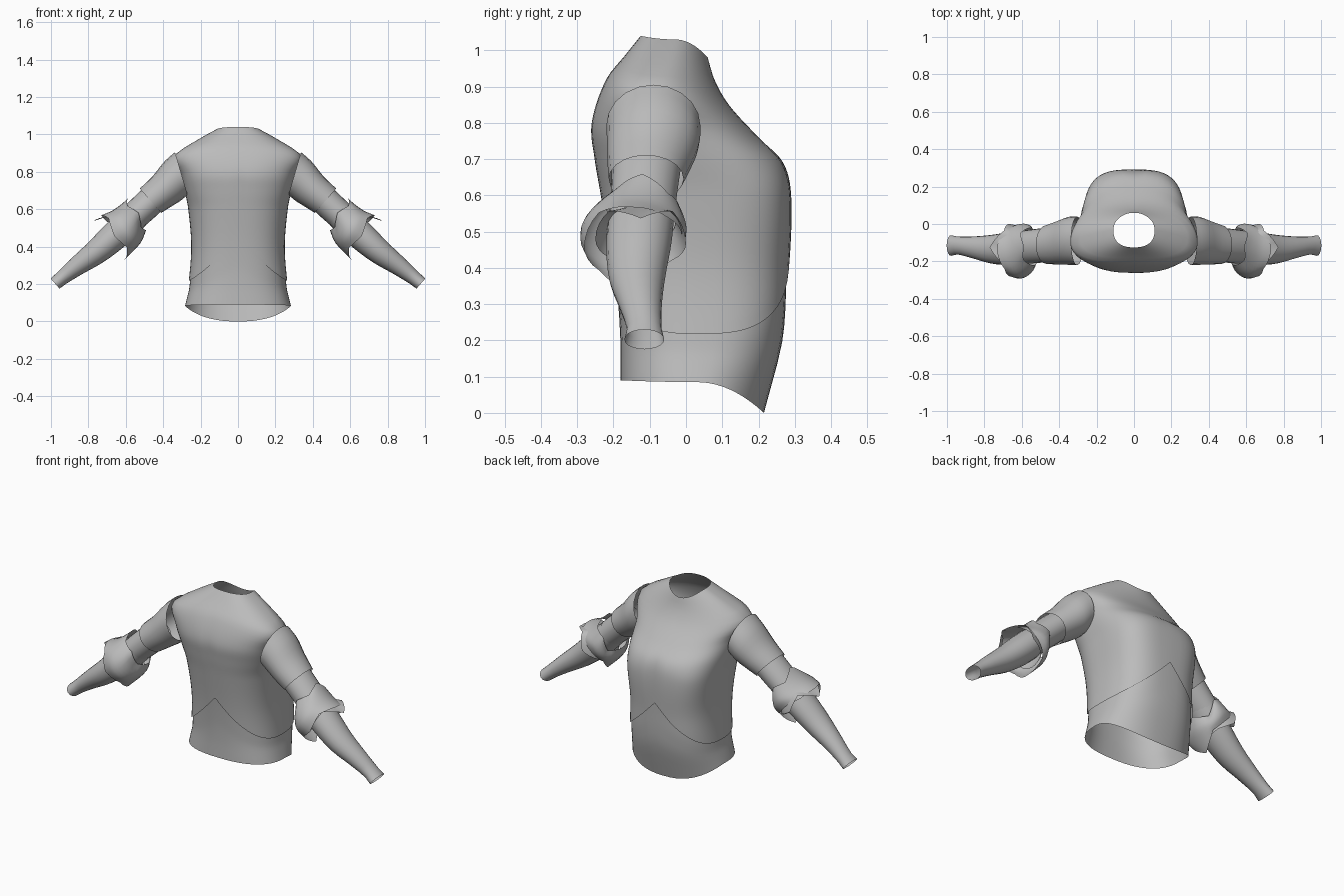
import bpy
import bmesh
from math import sin, cos, pi, radians
from mathutils import Vector

if "Cube" in bpy.data.objects:
    bpy.data.objects.remove(bpy.data.objects["Cube"])

grey = bpy.data.materials.new("plain_grey_cloth")
grey.use_nodes = True
grey.diffuse_color = (0.5, 0.5, 0.5, 1)
grey.node_tree.nodes["Principled BSDF"].inputs["Base Color"].default_value = (0.5, 0.5, 0.5, 1)


def loft(name, rows, cols, point):
    """Open tube whose vertices come from point(row fraction, angle)."""
    bm = bmesh.new()
    grid = [[bm.verts.new(point(r / (rows - 1), 2 * pi * c / cols)) for c in range(cols)]
            for r in range(rows)]
    for r in range(rows - 1):
        for c in range(cols):
            d = (c + 1) % cols
            bm.faces.new((grid[r][c], grid[r][d], grid[r + 1][d], grid[r + 1][c]))
    bmesh.ops.recalc_face_normals(bm, faces=bm.faces)
    mesh = bpy.data.meshes.new(name)
    bm.to_mesh(mesh)
    bm.free()
    mesh.materials.append(grey)
    obj = bpy.data.objects.new(name, mesh)
    bpy.context.collection.objects.link(obj)
    bpy.ops.object.select_all(action='DESELECT')
    obj.select_set(True)
    bpy.context.view_layer.objects.active = obj
    bpy.ops.object.shade_smooth_by_angle(angle=radians(50))
    return obj


def sample(table, v):
    """Smooth interpolation of table rows keyed on their first entry."""
    v = min(max(v, table[0][0]), table[-1][0])
    i = 0
    while i < len(table) - 2 and v > table[i + 1][0]:
        i += 1

    def slope(k, n):
        a, b = table[max(k - 1, 0)], table[min(k + 1, len(table) - 1)]
        return (b[n] - a[n]) / (b[0] - a[0])
    p, q = table[i], table[i + 1]
    h = q[0] - p[0]
    t = (v - p[0]) / h
    return [(2*t**3 - 3*t*t + 1) * p[n] + (t**3 - 2*t*t + t) * h * slope(i, n)
            + (3*t*t - 2*t**3) * q[n] + (t**3 - t*t) * h * slope(i + 1, n)
            for n in range(1, len(p))]


# Torso: level, front z, side z, back z, front y, side y, back y, half width, back fullness
TORSO = [
    (0.09, .09, .085, .00, -.18, .03, .215, .283, 2.4),
    (0.20, .20, .20, .20, -.185, .03, .27, .265, 2.7),
    (0.40, .40, .40, .40, -.205, .02, .285, .25, 2.9),
    (0.60, .60, .60, .60, -.235, .0, .29, .266, 3.2),
    (0.70, .70, .69, .69, -.252, -.04, .268, .283, 2.8),
    (0.80, .80, .79, .76, -.26, -.08, .20, .305, 2.3),
    (0.90, .92, .89, .85, -.22, -.09, .118, .335, 2.0),
    (0.96, .99, .975, .92, -.165, -.05, .078, .21, 2.0),
    (1.00, 1.04, 1.03, .98, -.125, -.03, .06, .11, 2.0),
]


def torso_point(v, a, grow=0):
    zf, zs, zb, yf, yc, yb, w, full = sample(TORSO, v)
    back = sin(a) > 0
    e = 2 / (full if back else 2.5)
    sx = abs(cos(a)) ** e * (1 if cos(a) > 0 else -1)
    sy = abs(sin(a)) ** e
    y = yc + ((yb if back else yf) - yc) * sy
    z = zs + ((zb if back else zf) - zs) * sy * sy
    return Vector((sx * (w + grow), y + grow * sy * (1 if back else -1), z))


def hem(a):
    """Lower edge of the jacket, rising to a point at centre front and back."""
    x = abs(torso_point(.3, a).x)
    return .215 + .235 * max(0, 1 - x / .26) ** 1.2


loft("torso_shell", 34, 56, lambda t, a: torso_point(hem(a) + (1 - hem(a)) * t, a))
loft("waist_band", 12, 56,
     lambda t, a: torso_point(.09 + (hem(a) + .03 - .09) * t, a, -.007 * min(1, t * 2)))

# Arm frame: distance along the arm, offset across it and depth
START = Vector((.32, 0, .78))
ALONG = Vector((.752, 0, -.66))
ACROSS = Vector((.66, 0, .752))

# Each row: distance, upper offset, lower offset, depth radius, depth centre
UPPER = [(-.02, .105, -.11, .13, -.09), (.04, .105, -.11, .128, -.09),
         (.12, .088, -.10, .117, -.10), (.20, .083, -.09, .103, -.11)]
UNDER = [(.16, .072, -.083, .095, -.11), (.24, .070, -.085, .092, -.115),
         (.32, .066, -.085, .09, -.12)]
FOREARM = [(.30, .065, -.085, .09, -.12), (.45, .060, -.095, .09, -.13),
           (.60, .048, -.085, .077, -.135), (.73, .043, -.058, .058, -.125),
           (.83, .037, -.04, .048, -.115), (.875, .036, -.036, .055, -.115)]
GUARD = [(0, .085, -.105, .10, -.12), (.3, .085, -.135, .13, -.135),
         (.65, .092, -.145, .147, -.145), (1, .112, -.148, .135, -.145)]
RUFFLE = [(0, .06, -.08, .09, -.12), (.6, .095, -.115, .115, -.125),
          (1, .115, -.125, .125, -.125)]


def arm_point(side, s, ring, a):
    up, low, depth, yc = ring
    off = (up + low) / 2 + (up - low) / 2 * cos(a)
    p = START + ALONG * s + ACROSS * off
    return Vector((side * p.x, yc - depth * sin(a), p.z))


def sleeve(name, side, table, rows, tilt=0):
    lo, hi = table[0][0], table[-1][0]

    def point(t, a):
        s = lo + (hi - lo) * t
        return arm_point(side, s - tilt * cos(a) * (1 - t), sample(table, s), a)
    loft(name, rows, 20, point)


def zigzag(a, points):
    """Linear interpolation of rim distances spread evenly around the arm."""
    f = a / (2 * pi) * len(points)
    i = int(f)
    p, q = points[i % len(points)], points[(i + 1) % len(points)]
    return p + (q - p) * (f - i)


def cuff(name, side, table, rows, start, end):
    def point(t, a):
        s0, s1 = zigzag(a, start), zigzag(a, end)
        return arm_point(side, s0 + (s1 - s0) * t, sample(table, t), a)
    loft(name, rows, 32, point)


# Rims run top, front, bottom, back
for label, side in (("left", 1), ("right", -1)):
    sleeve(label + "_upper_sleeve", side, UPPER, 9, .05)
    sleeve(label + "_under_sleeve", side, UNDER, 5)
    sleeve(label + "_forearm_sleeve", side, FOREARM, 14)
    cuff(label + "_elbow_guard", side, GUARD, 9,
         (.28, .31, .29, .33, .32, .36, .31, .33),
         (.45, .43, .47, .46, .51, .43, .43, .45))
    cuff(label + "_elbow_ruffle", side, RUFFLE, 5,
         (.38, .38, .38, .38, .38, .38, .38, .38),
         (.50, .43, .45, .43, .45, .44, .47, .43))
